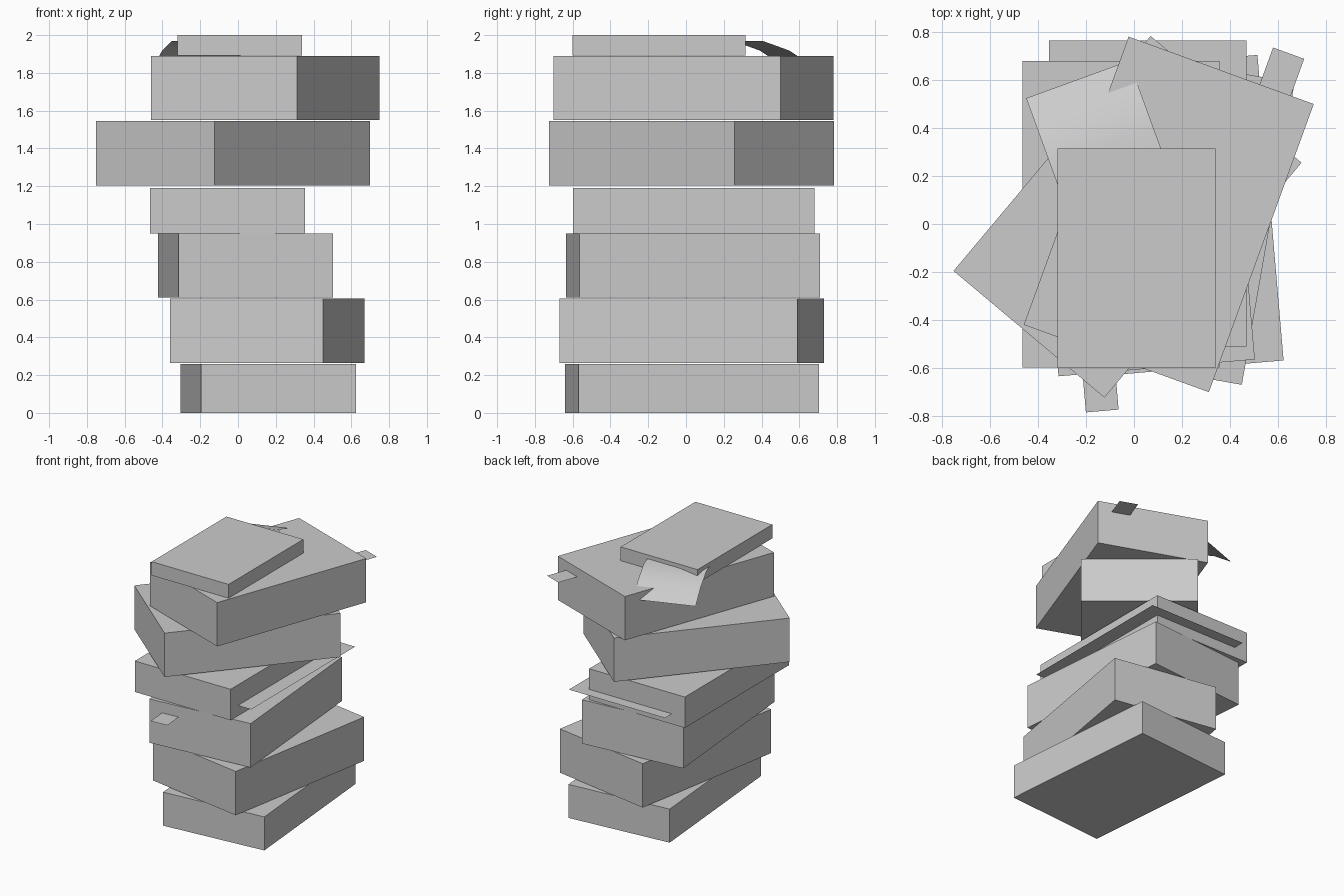
import bpy, bmesh
from math import radians, sin, cos
from mathutils import Matrix

if "Cube" in bpy.data.objects:
    bpy.data.objects.remove(bpy.data.objects["Cube"])


def finish(name, bm):
    mesh = bpy.data.meshes.new(name)
    bm.to_mesh(mesh)
    bm.free()
    ob = bpy.data.objects.new(name, mesh)
    bpy.context.collection.objects.link(ob)
    return ob


def book(name, x, y, z0, z1, angle, w=0.822, d=1.279):
    bm = bmesh.new()
    bmesh.ops.create_cube(bm, size=1)
    bmesh.ops.transform(bm, verts=bm.verts, matrix=(
        Matrix.Translation((x, y, (z0 + z1) / 2))
        @ Matrix.Rotation(radians(angle), 4, 'Z')
        @ Matrix.Diagonal((w, d, z1 - z0, 1))))
    return finish(name, bm)


def paper(name, x, y, angle, width, profile):
    """Thin sheet: profile is (local y, z) points swept across the width."""
    bm = bmesh.new()
    rows = [[bm.verts.new((s * width / 2, v, z)) for s in (-1, 1)] for v, z in profile]
    for a, b in zip(rows, rows[1:]):
        bm.faces.new((a[0], a[1], b[1], b[0]))
    bmesh.ops.transform(bm, verts=bm.verts, matrix=(
        Matrix.Translation((x, y, 0)) @ Matrix.Rotation(radians(angle), 4, 'Z')))
    return finish(name, bm)


# Stack of thick books, bottom to top: x, y, z bottom, z top, turn
stack = [
    (0.16, 0.033, 0.0, 0.26, 4.9),
    (0.155, 0.03, 0.265, 0.605, -9.9),
    (0.04, 0.037, 0.61, 0.95, 4.9),
    (-0.055, 0.04, 0.95, 1.19, 0),
    (-0.027, 0.03, 1.205, 1.545, -40),
    (0.145, 0.04, 1.55, 1.89, -20),
]
for i, b in enumerate(stack):
    book(f"book_{i + 1}", *b)

# Small thin book on top
book("top_book", 0.01, -0.143, 1.893, 2.0, 0, 0.66, 0.916)

# Loose sheet sticking out of the fourth book
paper("loose_sheet", 0.0575, 0.1275, 0, 0.825, [(-0.6375, 1.03), (0.6375, 1.03)])

# Bookmarks poking out of the third and sixth books
paper("front_bookmark", -0.1325, -0.78, 4.9, 0.137, [(0, 0.865), (0.5, 0.865)])
paper("back_bookmark", 0.645, 0.7125, -20, 0.138, [(-0.5, 1.82), (0, 1.82)])

# Page drooping from the top book
a, u = radians(20), -0.015
page = paper("drooping_page", u * cos(a), u * sin(a), 20, 0.457,
             [(0.0, 1.97), (0.352, 1.97), (0.505, 1.918), (0.647, 1.83)])
for p in page.data.polygons:
    p.use_smooth = True
